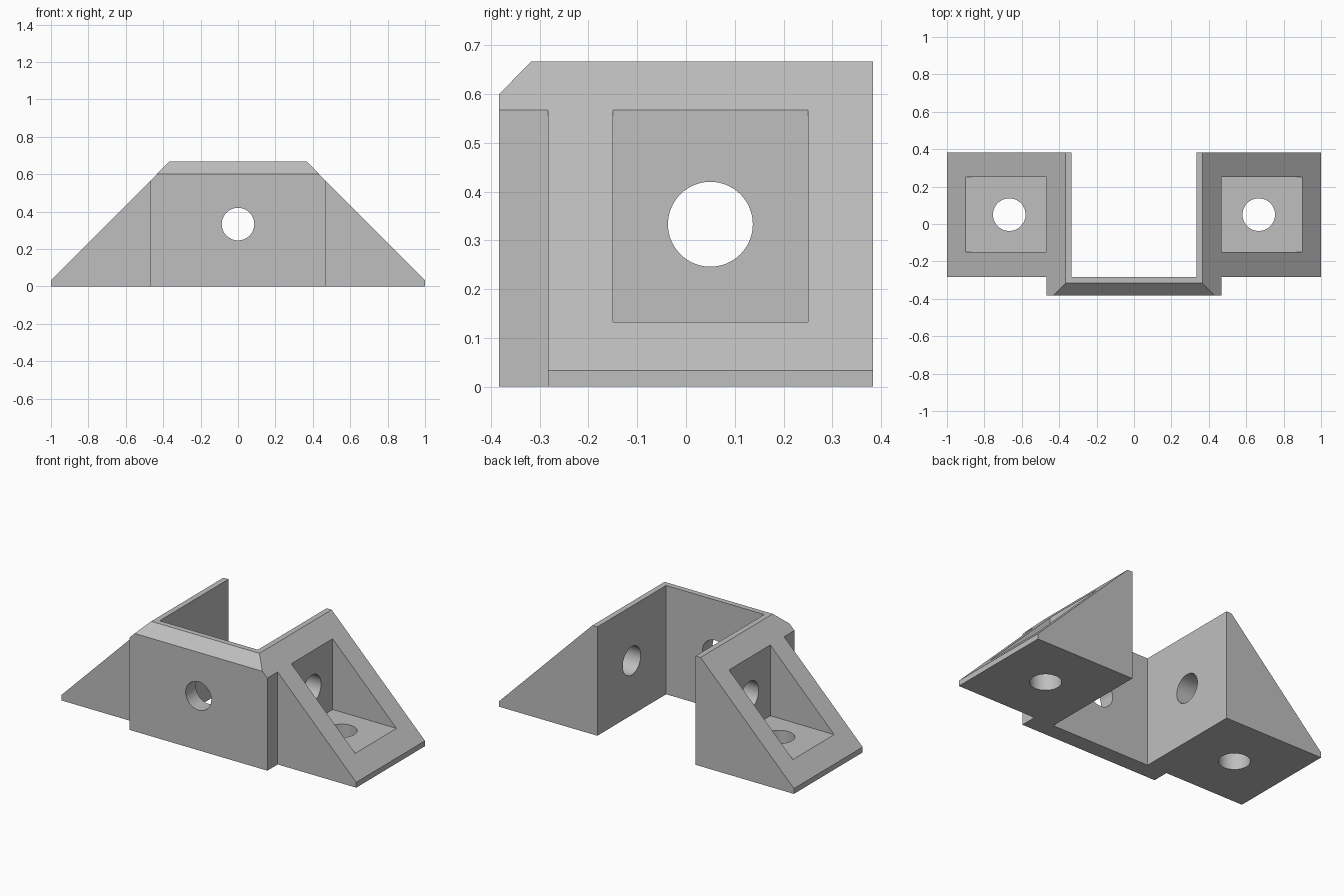
import bpy
import bmesh
from math import radians
from mathutils import Matrix, Vector

if "Cube" in bpy.data.objects:
    bpy.data.objects.remove(bpy.data.objects["Cube"], do_unlink=True)

WALL, BAY, POCKET = 0.467, 0.333, 0.133   # plate edge, bay half width, pocket floor
FRONT, BACK, PLATE_BACK = -0.383, 0.383, -0.283
TOP, HOLE_Y, HOLE_Z, HOLE_R = 0.667, 0.05, 0.333, 0.087

grey = bpy.data.materials.new("light grey")
grey.use_nodes = True
grey.diffuse_color = (0.52, 0.52, 0.52, 1)
grey.node_tree.nodes["Principled BSDF"].inputs["Base Color"].default_value = grey.diffuse_color


def add_object(name, bm):
    bmesh.ops.recalc_face_normals(bm, faces=bm.faces)
    mesh = bpy.data.meshes.new(name)
    bm.to_mesh(mesh)
    bm.free()
    mesh.materials.append(grey)
    obj = bpy.data.objects.new(name, mesh)
    bpy.context.collection.objects.link(obj)
    return obj


def prism(name, points, direction):
    """Extrude a flat outline along a direction."""
    bm = bmesh.new()
    face = bm.faces.new([bm.verts.new(p) for p in points])
    extruded = bmesh.ops.extrude_face_region(bm, geom=[face])
    verts = [g for g in extruded["geom"] if isinstance(g, bmesh.types.BMVert)]
    bmesh.ops.translate(bm, verts=verts, vec=direction)
    return add_object(name, bm)


def box(name, low, high):
    low, high = Vector(low), Vector(high)
    bm = bmesh.new()
    place = Matrix.Translation((low + high) / 2) @ Matrix.Diagonal((high - low).to_4d())
    bmesh.ops.create_cube(bm, size=1, matrix=place)
    return add_object(name, bm)


def drill(name, start, end):
    start, end = Vector(start), Vector(end)
    axis = end - start
    place = Matrix.Translation((start + end) / 2) @ axis.to_track_quat("Z", "Y").to_matrix().to_4x4()
    bm = bmesh.new()
    bmesh.ops.create_cone(bm, cap_ends=True, segments=64, radius1=HOLE_R, radius2=HOLE_R,
                          depth=axis.length, matrix=place)
    return add_object(name, bm)


# Body: trapezoid block with a short lip at each foot
half = [(1, 0), (1, 0.033), (0.367, TOP)]
outline = half + [(-x, z) for x, z in reversed(half)]
body = prism("corner_bracket", [(x, FRONT, z) for x, z in outline], (0, BACK - FRONT, 0))

# Central bay, bevel on the front top edge, plate hole and cross hole
cutters = [
    box("bay_cutter", (-BAY, PLATE_BACK, -1), (BAY, 1, 1)),
    prism("bevel_cutter", [(-1, FRONT - 0.1, 0.5), (-1, -0.217, 0.767), (-1, FRONT - 0.1, 0.767)], (2, 0, 0)),
    drill("plate_hole_cutter", (0, -0.6, HOLE_Z), (0, 0, HOLE_Z)),
]

# Each wing: front step, pocket and floor hole
for side, s in (("left", 1), ("right", -1)):
    def span(a, b):
        return sorted((s * a, s * b))
    x0, x1 = span(WALL, 1.2)
    cutters += [
        box(side + "_step_cutter", (x0, -1, -1), (x1, PLATE_BACK, 1)),
        box(side + "_pocket_cutter", (x0, -0.15, POCKET), (x1, 0.25, 1)),
        drill(side + "_floor_hole_cutter", (s * 0.667, HOLE_Y, -0.1), (s * 0.667, HOLE_Y, 0.2)),
    ]
cutters.append(drill("cross_hole_cutter", (-0.53, HOLE_Y, HOLE_Z), (0.53, HOLE_Y, HOLE_Z)))

# Apply the cuts, then drop the cutters
bpy.ops.object.select_all(action="DESELECT")
bpy.context.view_layer.objects.active = body
body.select_set(True)
for cutter in cutters:
    cutter.hide_render = True
    cut = body.modifiers.new(cutter.name, "BOOLEAN")
    cut.operation, cut.solver, cut.object = "DIFFERENCE", "EXACT", cutter
    bpy.ops.object.modifier_apply(modifier=cut.name)
    bpy.data.objects.remove(cutter, do_unlink=True)

bpy.ops.object.shade_smooth_by_angle(angle=radians(30))
